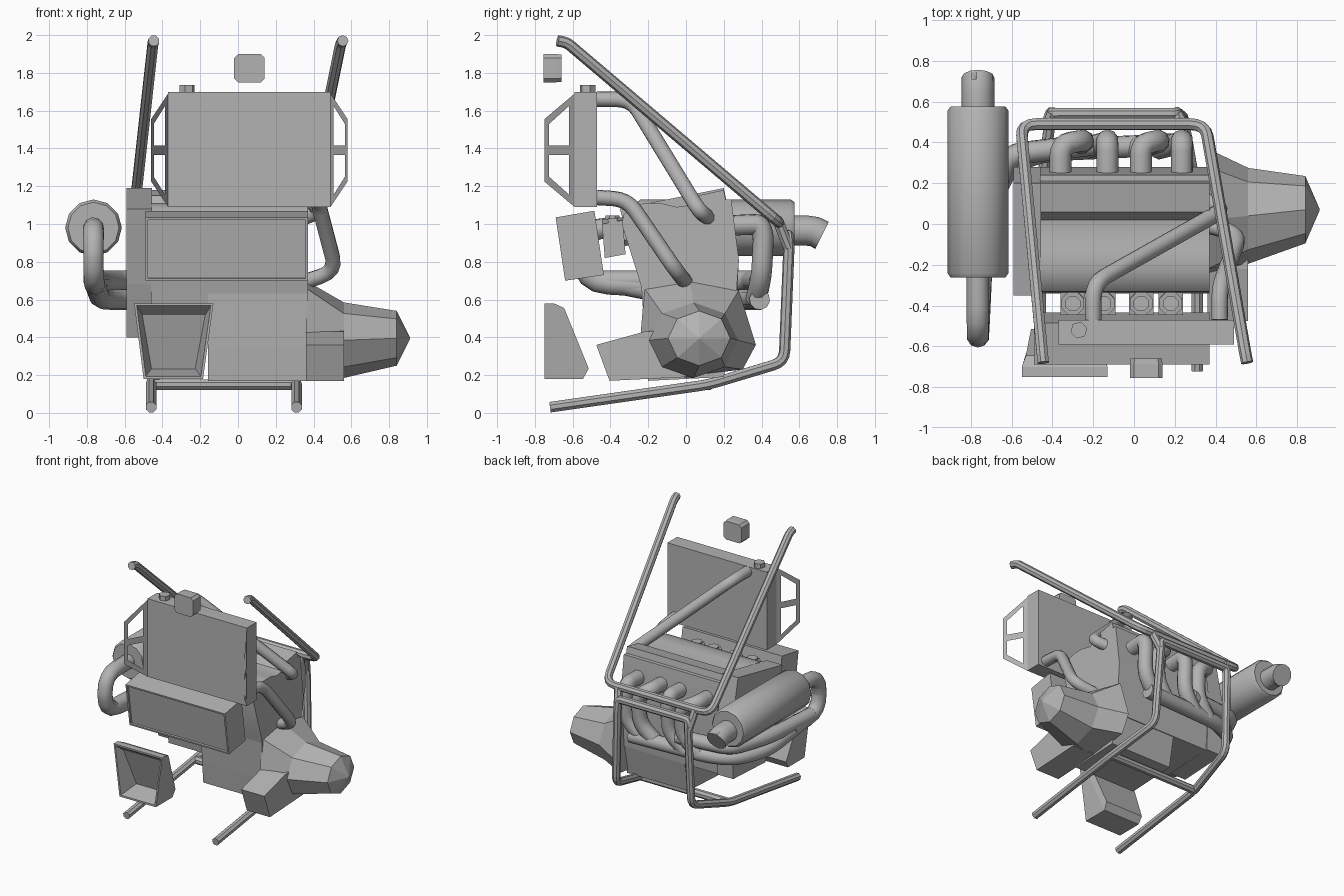
import bpy, bmesh, math
from mathutils import Vector

cube = bpy.data.objects.get("Cube")
if cube:
    bpy.data.objects.remove(cube, do_unlink=True)

grey = bpy.data.materials.new("plain_grey")
grey.use_nodes = True
COLOR = (0.45, 0.45, 0.45, 1)
grey.diffuse_color = COLOR
grey.node_tree.nodes["Principled BSDF"].inputs["Base Color"].default_value = COLOR


def add(name, bm, smooth=0):
    """Turn a bmesh into an object, optionally smooth shaded below an angle."""
    bmesh.ops.recalc_face_normals(bm, faces=bm.faces)
    me = bpy.data.meshes.new(name)
    bm.to_mesh(me)
    bm.free()
    me.materials.append(grey)
    ob = bpy.data.objects.new(name, me)
    bpy.context.collection.objects.link(ob)
    if smooth:
        bpy.ops.object.select_all(action='DESELECT')
        ob.select_set(True)
        bpy.context.view_layer.objects.active = ob
        bpy.ops.object.shade_smooth_by_angle(angle=math.radians(smooth))
    return ob


def loft(name, rings, smooth=0):
    """Skin a row of rings with equal point counts and cap the ends."""
    bm = bmesh.new()
    rows = [[bm.verts.new(p) for p in r] for r in rings]
    n = len(rows[0])
    for a, b in zip(rows, rows[1:]):
        for i in range(n):
            j = (i + 1) % n
            bm.faces.new((a[i], a[j], b[j], b[i]))
    bm.faces.new(rows[0])
    bm.faces.new(rows[-1])
    return add(name, bm, smooth)


def prism(name, x0, x1, yz, smooth=0):
    """Extrude a side profile across x."""
    return loft(name, [[(x, y, z) for y, z in yz] for x in (x0, x1)], smooth)


def recess(ob, sign, rim, depth, shift=None):
    """Inset and sink the face furthest along y; shift can reshape its floor."""
    bm = bmesh.new()
    bm.from_mesh(ob.data)
    face = max(bm.faces, key=lambda f: sign * f.calc_center_median().y)
    bmesh.ops.inset_region(bm, faces=[face], thickness=rim)
    floor = bmesh.ops.extrude_discrete_faces(bm, faces=[face])["faces"][0]
    move = floor.normal * -depth
    for v in floor.verts:
        v.co += shift(v.co) if shift else move
    bm.to_mesh(ob.data)
    bm.free()


def fillet(points, r):
    """Round the inner corners of a path."""
    pts = [Vector(p) for p in points]
    out = [pts[0]]
    for a, b, c in zip(pts, pts[1:], pts[2:]):
        d = min(r, (a - b).length * .48, (c - b).length * .48)
        p, q = b + (a - b).normalized() * d, b + (c - b).normalized() * d
        out += [p.lerp(b, t).lerp(b.lerp(q, t), t) for t in (0, .25, .5, .75, 1)]
    return out + [pts[-1]]


def tube(name, points, radius, bend=.08, sides=8, smooth=0, widths=None):
    """Sweep a round section along a filleted path."""
    path = fillet(points, bend) if bend else [Vector(p) for p in points]
    tangents = [(path[min(i + 1, len(path) - 1)] - path[max(i - 1, 0)]).normalized()
                for i in range(len(path))]
    side = tangents[0].orthogonal().normalized()
    rings = []
    for i, (p, t) in enumerate(zip(path, tangents)):
        side = (side - t * side.dot(t)).normalized()
        up = t.cross(side)
        r = widths[i] if widths else radius
        rings.append([p + r * (side * math.cos(a) + up * math.sin(a))
                      for a in (2 * math.pi * (k + .5) / sides for k in range(sides))])
    return loft(name, rings, smooth)


# Tubular frame: upper hoop, lower hoop and floor crossbar
RAIL = .03
tube("upper_frame_hoop", [(-.445, -.68, 1.97), (-.45, -.63, 1.96), (-.555, .49, 1.01),
                          (.35, .49, 1.01), (.545, -.63, 1.96), (.555, -.68, 1.97)], RAIL)
tube("lower_frame_hoop", [(-.46, -.72, .03), (-.46, .12, .15), (-.41, .52, .27), (-.40, .545, .88),
                          (-.40, .54, .94), (.205, .54, .94), (.21, .545, .88), (.24, .52, .27),
                          (.31, .12, .15), (.31, -.72, .03)], RAIL, .06)
for x, dx in ((-.405, -.02), (.21, .03)):
    tube("frame_joint", [(x, .545, .87), (x + dx, .49, 1.01)], RAIL, 0)
tube("floor_crossbar", [(-.46, .12, .15), (.31, .12, .15)], RAIL, 0)

# Radiator with cap and flared side brackets
prism("radiator", -.37, .49, [(-.59, 1.09), (-.47, 1.09), (-.47, 1.70), (-.59, 1.70)])
tube("radiator_cap", [(-.27, -.52, 1.70), (-.27, -.52, 1.735)], .042, 0, 6)


def bracket(name, x, sign):
    """Sheet trapezoid with two windows split by a middle bar."""
    bm = bmesh.new()
    for s in (-1, 1):
        outer = [(0, 0), (0, .30), (1, .165), (1, 0)]
        inner = [(.18, .025), (.18, .235), (.84, .14), (.84, .025)]
        rows = [[bm.verts.new((x + sign * .09 * u, -.59 - .16 * u, 1.39 + s * v))
                 for u, v in ring] for ring in (outer, inner)]
        for i in range(4):
            j = (i + 1) % 4
            bm.faces.new((rows[0][i], rows[0][j], rows[1][j], rows[1][i]))
    bmesh.ops.remove_doubles(bm, verts=bm.verts, dist=.0005)
    add(name, bm)


bracket("right_bracket", -.37, -1)
bracket("left_bracket", .49, 1)

# Coolant hoses
tube("upper_hose", [(-.2, -.47, 1.66), (-.2, -.29, 1.66), (.44, .07, 1.07), (.34, .12, 1.03)],
     .041, .1, 10, 40)
tube("lower_hose", [(.42, -.47, 1.14), (.42, -.31, 1.13), (.52, -.05, .75), (.34, 0, .69)],
     .041, .1, 10, 40)

# Engine: leaning block with grooved top, end case and sump
prism("engine_block", -.46, .37, [(-.34, 1.0), (-.33, 1.05), (-.29, 1.09), (-.22, 1.11), (-.13, 1.11),
                                  (-.05, 1.09), (.02, 1.10), (.06, 1.15), (.2, 1.18), (.21, 1.13),
                                  (.24, 1.13), (.28, .81), (.25, .42), (-.2, .40), (-.24, .68)], 30)
prism("end_case", -.59, -.455, [(-.35, 1.08), (.2, 1.19), (.28, .81), (.26, .42), (-.14, .40), (-.24, .68)])
prism("sump", -.16, .37, [(-.235, .66), (-.215, .34), (-.2, .17), (.2, .19), (.25, .45)])

# Bell housing tapering to a point, with starter beneath
rings = [[(.36, y, z) for y, z in ((.37, .36), (.28, .65), (.02, .70), (-.22, .66),
                                   (-.24, .42), (-.18, .25), (-.03, .19), (.3, .23))]]
for x, y, z, ry, rz in ((.56, .04, .385, .235, .2), (.84, .07, .395, .165, .145),
                        (.91, .07, .395, .004, .004)):
    rings.append([(x, y + ry * math.cos(a), z + rz * math.sin(a))
                  for a in (math.pi * k / 4 for k in range(8))])
loft("bell_housing", rings)
prism("starter", .36, .56, [(-.475, .36), (-.405, .17), (0, .19), (.05, .45), (-.22, .43)])

# Air box with recessed front panel
recess(prism("air_box", -.49, .37, [(-.69, 1.035), (-.485, 1.07), (-.435, .73), (-.64, .70)]),
       -1, .018, .015)

# Carburettors with octagonal tops
for x in (-.30, -.15, .035, .18):
    prism("carburettor", x - .06, x + .06, [(-.445, 1.0), (-.335, 1.02), (-.32, .84), (-.43, .82)])
    tube("carburettor_top", [(x, -.385, .98), (x, -.39, 1.03)], .06, 0)
    tube("carburettor_cap", [(x, -.39, 1.0), (x, -.39, 1.045)], .04, 0)
    tube("intake_runner", [(x, -.4, .92), (x, -.25, .95)], .055, 0)

# Exhaust headers, two collector pipes and the loop into the muffler
for x, bend_x in ((-.36, -.25), (-.13, -.13), (.035, .12), (.235, .235)):
    tube("exhaust_header", [(x, .2, .99), (x, .39, 1.0), (bend_x, .41, .94), (bend_x, .40, .72),
                            (bend_x - .12, .37, .6)], .055, .1, 10, 40)
for i, (x, z) in enumerate(((.2, .6), (-.2, .70))):
    tube("collector_pipe", [(x, .39, z), (-.45, .36, z), (-.62, .29 + i * .05, z),
                            (-.73, .05, z), (-.765, -.45, .70)], .055, .15, 10, 40)
tube("muffler_inlet", [(-.75, -.22, .67), (-.765, -.55, .69), (-.765, -.55, .98), (-.765, -.2, .98)],
     .056, .14, 10, 40)
tube("muffler", [(-.765, y, .98) for y in (-.262, -.24, .555, .575)], .15, 0, 12, 40,
     (.135, .15, .15, .135))
recess(tube("tail_pipe", [(-.765, .56, .965), (-.765, .64, .965), (-.765, .68, .96), (-.765, .72, .94)],
            .08, 0, 12, 40), 1, .012, .08)

# Scoop at the lower front, hollowed behind a thin rim
scoop = loft("front_scoop", [
    [(-.55, -.75, .58), (-.13, -.75, .58), (-.185, -.75, .18), (-.50, -.75, .18)],
    [(-.55, -.70, .58), (-.13, -.70, .58), (-.185, -.545, .18), (-.50, -.545, .18)],
    [(-.53, -.645, .555), (-.15, -.645, .555), (-.18, -.515, .235), (-.505, -.515, .235)]])
recess(scoop, -1, .018, 0, lambda co: Vector((.03 if co.x < -.34 else -.03,
                                              .06 if co.z > .4 else .15,
                                              -.05 if co.z > .4 else .04)))

# Small chamfered block floating above the radiator
loft("small_block", [[(.06 + x * s, y, 1.825 + z * s) for x, z in
                      ((.08, .055), (.06, .075), (-.06, .075), (-.08, .055),
                       (-.08, -.055), (-.06, -.075), (.06, -.075), (.08, -.055))]
                     for y, s in ((-.755, 1), (-.69, 1), (-.66, .96))])
